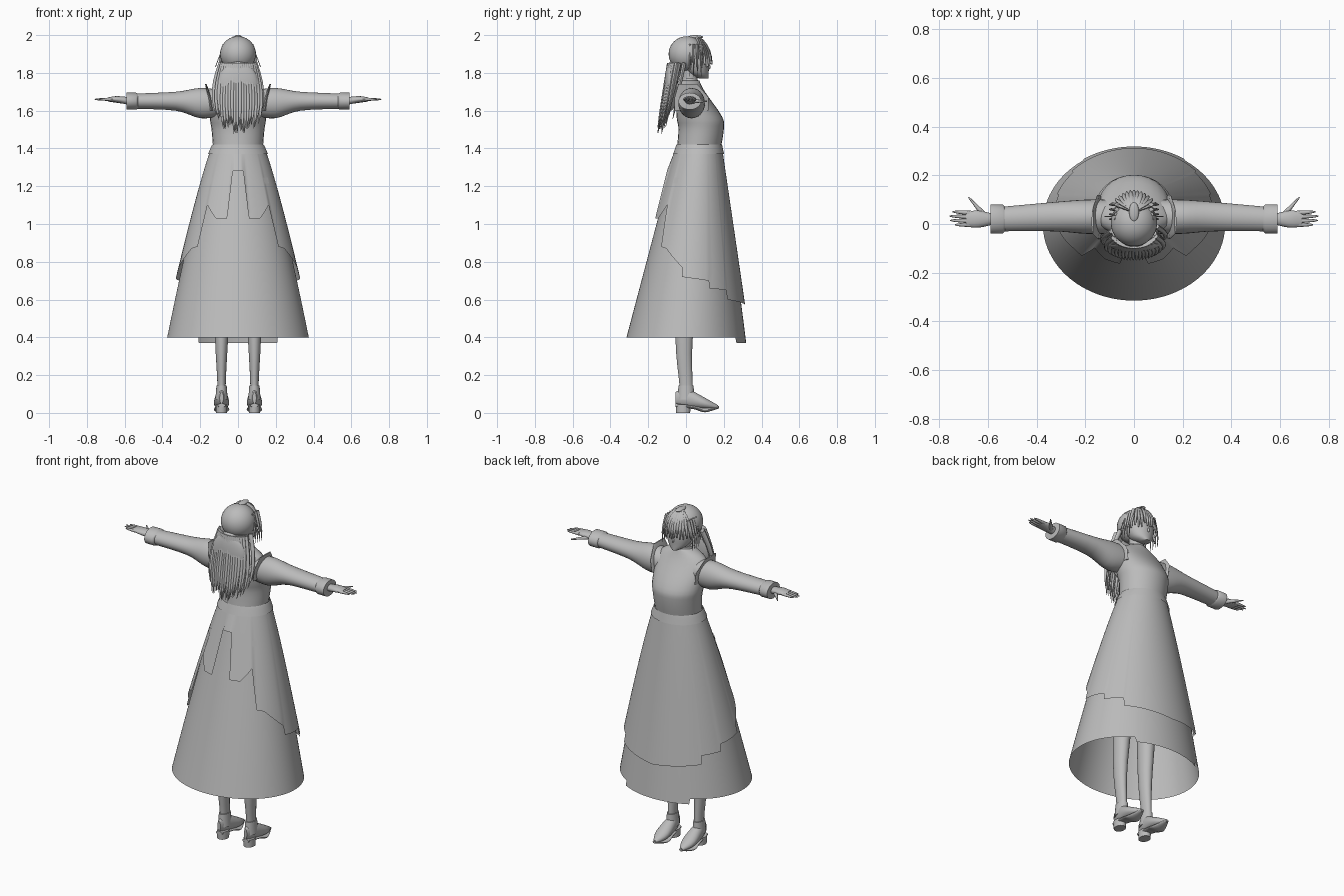
import bpy, bmesh, math, random
from mathutils import Vector

random.seed(4)
if "Cube" in bpy.data.objects:
    bpy.data.objects.remove(bpy.data.objects["Cube"])

GREY = (.5, .5, .5, 1)
grey = bpy.data.materials.new("plain grey")
grey.use_nodes = True
grey.diffuse_color = GREY
grey.node_tree.nodes["Principled BSDF"].inputs["Base Color"].default_value = GREY

X, Y, Z = Vector((1, 0, 0)), Vector((0, 1, 0)), Vector((0, 0, 1))
SIDES = {"left": 1, "right": -1}


def finish(bm, name):
    bmesh.ops.recalc_face_normals(bm, faces=bm.faces)
    mesh = bpy.data.meshes.new(name)
    bm.to_mesh(mesh)
    bm.free()
    mesh.materials.append(grey)
    obj = bpy.data.objects.new(name, mesh)
    bpy.context.collection.objects.link(obj)
    bpy.ops.object.select_all(action='DESELECT')
    obj.select_set(True)
    bpy.context.view_layer.objects.active = obj
    bpy.ops.object.shade_smooth_by_angle(angle=math.radians(50))


def smooth(rows, steps=4):
    """Fill in extra rows along a soft curve through the given ones."""
    rows = [Vector(row) for row in rows]
    result = []
    for i in range(len(rows) - 1):
        start, end = rows[i], rows[i + 1]
        leave = (end - rows[max(i - 1, 0)]) / 2
        arrive = (rows[min(i + 2, len(rows) - 1)] - start) / 2
        for step in range(steps):
            t = step / steps
            ease = t * t * (3 - 2 * t)
            result.append(start + (end - start) * ease
                          + leave * t * (1 - t) ** 2 - arrive * t * t * (1 - t))
    return result + [rows[-1]]


def tube(bm, rows, ref, sides=8, axis=None):
    """Loft ellipses; a row is x, y, z, radius across ref, radius along ref."""
    points = [Vector(row[:3]) for row in rows]
    last = len(points) - 1
    rings = []
    for i, row in enumerate(rows):
        along = axis or (points[min(i + 1, last)] - points[max(i - 1, 0)]).normalized()
        across = along.cross(ref).normalized()
        up = across.cross(along)
        turns = [math.tau * k / sides for k in range(sides)]
        rings.append([bm.verts.new(points[i] + across * row[3] * math.cos(a)
                                   + up * row[4] * math.sin(a)) for a in turns])
    for low, high in zip(rings, rings[1:]):
        for k in range(sides):
            bm.faces.new((low[k], low[k - 1], high[k - 1], high[k]))
    bm.faces.new(rings[0])
    bm.faces.new(rings[-1])


def solid(name, rows, ref, axis):
    bm = bmesh.new()
    tube(bm, rows, ref, 28, axis)
    finish(bm, name)


def pair(name, rows, ref, axis):
    """The same solid on both sides of the body."""
    for side, sign in SIDES.items():
        solid(side + name, [(sign * row[0], *row[1:]) for row in rows], ref, axis)


def stack(name, rows):
    """Level rings from rows of height, half width, back y, front y."""
    solid(name, smooth([(0, (back + front) / 2, z, width, (front - back) / 2)
                        for z, width, back, front in rows]), Y, Z)


def ball(name, centre, radii):
    bm = bmesh.new()
    bmesh.ops.create_uvsphere(bm, u_segments=32, v_segments=20, radius=1)
    bmesh.ops.scale(bm, vec=radii, verts=bm.verts)
    bmesh.ops.translate(bm, vec=centre, verts=bm.verts)
    finish(bm, name)


# Skirt and apron: a flared cone, with ragged lower edges
WAIST, HEM = 1.42, .4


def on_skirt(degrees, z, offset):
    """Point on the skirt cone; degrees are measured from the +y side."""
    drop = (WAIST - z) / (WAIST - HEM)
    width = .13 + .245 * drop ** .85
    depth = .115 + .2 * drop
    middle = .07 * (1 - drop)
    a = math.radians(degrees)
    return ((width + offset) * math.sin(a), middle + (depth + offset) * math.cos(a), z)


def edge_height(edge, degrees):
    for (a, low), (b, high) in zip(edge, edge[1:]):
        if degrees <= b:
            return low + (high - low) * (degrees - a) / (b - a)


def wrap(name, edge, top, offset, flare):
    """Cloth around the cone whose lower edge is given as angle and height."""
    marks = {degrees for degrees, height in edge} | set(range(0, 181, 4))
    angles = sorted(marks | {360 - d for d in marks if 0 < d < 180})
    bm = bmesh.new()
    columns = []
    for d in angles:
        low = edge_height(edge, min(d, 360 - d))
        fractions = [i / 10 for i in range(11)]
        columns.append([bm.verts.new(on_skirt(d, top + (low - top) * f, offset + flare * f))
                        for f in fractions])
    for i, column in enumerate(columns):
        before = columns[i - 1]
        for k in range(len(column) - 1):
            bm.faces.new((before[k], column[k], column[k + 1], before[k + 1]))
    finish(bm, name)


wrap("skirt", [(0, .37), (33, .37), (34, .4), (180, .4)], WAIST - .01, 0, 0)
wrap("apron", [(0, .57), (46, .6), (47, .65), (68, .66), (69, .7), (99, .72), (100, .77),
               (124, .87), (133, .88), (138, 1.1), (153, 1.03), (167, 1.03),
               (172, 1.28), (180, 1.28)], WAIST - .02, .004, .016)
wrap("waistband", [(0, 1.37), (180, 1.37)], WAIST, .006, .004)

# Square patches at the back of the apron
for side, sign in SIDES.items():
    bm = bmesh.new()
    corners = [(-5, -.015), (5, -.015), (5, .015), (-5, .015)]
    bm.faces.new([bm.verts.new(on_skirt(180 - sign * (48 + turn), 1.23 + rise, .013))
                  for turn, rise in corners])
    finish(bm, side + "_apron_patch")

# Bodice, collar, neck and head
stack("bodice", [(1.38, .13, -.05, .18), (1.5, .14, -.04, .2), (1.57, .15, -.05, .19),
                 (1.7, .15, -.05, .1), (1.76, .05, -.03, .07)])
stack("collar", [(1.73, .06, -.03, .07), (1.77, .05, -.02, .06)])
stack("neck", [(1.72, .04, -.02, .06), (1.83, .04, -.02, .06)])
stack("face", [(1.77, .02, .07, .12), (1.8, .06, .01, .12),
               (1.87, .08, -.03, .12), (1.96, .05, -.01, .09)])
ball("nose", (0, .12, 1.83), (.007, .01, .012))
ball("hair_cap", (0, .005, 1.9), (.095, .097, .094))

# Long back hair: an inner volume with pointed strands around it
ball("back_hair", (0, -.08, 1.73), (.11, .035, .13))
bm = bmesh.new()
STRANDS, STEPS = 38, 6
path = [step / STEPS for step in range(STEPS + 1)]
for i in range(STRANDS):
    s = 2 * i / (STRANDS - 1) - 1
    bulge = math.sqrt(1 - s * s)
    inset = .02 * (i % 2)
    length = .35 - .06 * s * s + random.uniform(-.03, .03)
    tube(bm, [(s * (.09 + .04 * math.sin(math.pi * t * .8)),
               inset - .03 - .06 * t - .06 * bulge, 1.85 - length * t,
               .001 + .013 * math.sqrt(1 - t), .001 + .01 * math.sqrt(1 - t))
              for t in path], Y)
finish(bm, "back_hair_strands")

# Fringe sweeping from the crown over the forehead, with locks beside the face
bm = bmesh.new()
LOCKS = 13
for i in range(LOCKS):
    s = 2 * i / (LOCKS - 1) - 1
    fall = random.uniform(-.02, .01) - .02 * s * s
    rows = []
    for t in path:
        reach, drop = math.sin(t * math.pi / 2), math.cos(t * math.pi / 2)
        rows.append((.09 * s * reach, .05 + (.085 - .05 * s * s) * reach,
                     1.86 + .125 * drop + fall * t, .001 + .013 * (1 - t ** 3), .006))
    tube(bm, rows, Y)
for sign in SIDES.values():
    for k in range(4):
        tube(bm, [(sign * (.07 + .03 * math.sin(t * 2)), .08 - .02 * k, 1.95 - .17 * t,
                   .001 + .01 * (1 - t), .001 + .007 * (1 - t)) for t in path], Y)
    tube(bm, [(sign * (.09 + .03 * t), .03, 1.91 - .08 * t, .002, .002) for t in path], Y)
finish(bm, "fringe")
ball("crown_tuft", (0, .05, 1.99), (.02, .04, .01))

# Sleeves, cuffs and the frills standing off the shoulders
ARM = 1.65
pair("_sleeve", smooth([(.1, .03, ARM - .01, .07, .07), (.2, .03, ARM - .01, .07, .08),
                        (.33, .03, ARM, .06, .05), (.55, .02, ARM, .05, .04)]), Z, X)
pair("_cuff", [(.53, .02, ARM, .05, .04), (.54, .02, ARM, .06, .045),
               (.59, .02, ARM, .06, .045), (.591, .02, ARM, .05, .04)], Z, X)
pair("_shoulder_frill", [(.14, .03, 1.6, .01, .09), (.15, .03, 1.67, .01, .09),
                         (.17, .01, 1.74, .004, .05)], Y, Z)

# Hands: a flat palm, four fingers and a thumb
for side, sign in SIDES.items():
    bm = bmesh.new()
    tube(bm, smooth([(sign * .57, .02, ARM, .02, .02), (sign * .64, .02, ARM + .01, .035, .017),
                     (sign * .69, .02, ARM + .01, .03, .01)]), Z, 16)
    for finger in range(4):
        y = .045 - .016 * finger
        tip = .76 - .008 * (finger - 1.3) ** 2
        tube(bm, [(sign * (.67 + (tip - .67) * t), y * (1 + t / 8), ARM + .01,
                   .002 + .008 * math.sqrt(1 - t), .002 + .007 * math.sqrt(1 - t))
                  for t in path], Z)
    tube(bm, [(sign * (.61 + .07 * t), .03 + .08 * t, ARM,
               .003 + .01 * (1 - t), .003 + .01 * (1 - t)) for t in path], Z)
    finish(bm, side + "_hand")

# Legs and heeled shoes
FOOT = .087
pair("_leg", smooth([(.08, .02, .9, .06, .07), (FOOT, -.01, .4, .035, .046),
                     (FOOT, 0, .15, .022, .035), (FOOT, 0, .07, .026, .036)]), Y, -Z)
pair("_shoe", smooth([(FOOT, -.055, .08, .01, .03), (FOOT, 0, .08, .03, .05),
                      (FOOT, .1, .05, .04, .03), (FOOT, .17, .03, .01, .01)]), Z, Y)
pair("_shoe_collar", [(FOOT, 0, .07, .033, .045), (FOOT, 0, .145, .027, .04)], Y, Z)
pair("_sole", smooth([(FOOT, -.055, .04, .02, .01), (FOOT, .04, .03, .034, .01),
                      (FOOT, .1, .015, .04, .012), (FOOT, .175, .03, .01, .006)]), Z, Y)
pair("_heel", [(FOOT, -.015, 0, .03, .037), (FOOT, -.015, .045, .03, .04)], Y, Z)
